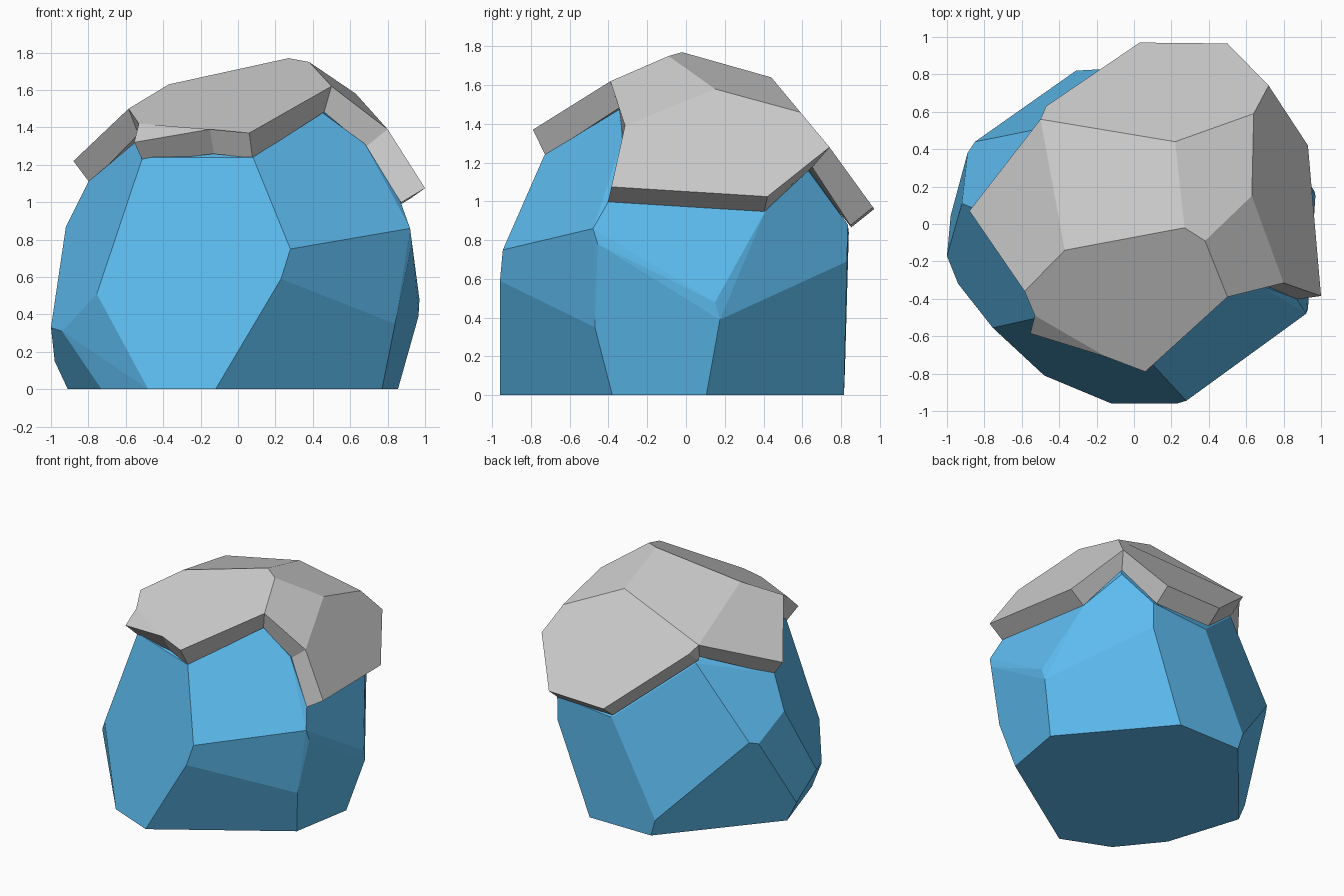
import bpy, bmesh
from math import radians

if "Cube" in bpy.data.objects:
    bpy.data.objects.remove(bpy.data.objects["Cube"])


def make_object(name, bm):
    mesh = bpy.data.meshes.new(name)
    bm.to_mesh(mesh)
    bm.free()
    obj = bpy.data.objects.new(name, mesh)
    bpy.context.collection.objects.link(obj)
    return obj


# Boulder: hull of its chipped corners, near-flat neighbours merged
base = [(-.12, -.96), (.77, -.38), (.855, .105), (.255, .815),
        (-.27, .815), (-.91, .06), (-.73, -.5), (-.48, -.81)]
sides = [
    (.28, -.945, .75), (.23, -.96, .59), (.92, -.48, .86), (.84, -.47, .35),
    (.93, -.455, .78), (.97, .15, .48), (.965, .175, .39), (.52, .83, .69),
    (-.31, .82, .13), (-.85, .44, .73), (-.89, .38, .71), (-.92, .11, .87),
    (-1, -.17, .33), (-.94, -.32, .31), (-.98, .045, .15), (-.755, -.555, .51)]
shoulder = [
    (-.51, -.5, 1.24), (.08, -.73, 1.24), (-.55, -.35, 1.32), (.45, -.335, 1.48),
    (.68, -.33, 1.31), (.87, -.4, 1), (.8, .41, .95), (.64, .63, 1.16),
    (.52, .835, .88), (.05, .84, .84), (-.45, .52, 1.27), (-.8, .06, 1.11)]
crown = [(.25, -.03, 1.6), (-.33, -.12, 1.47), (.54, .1, 1.45),
         (.56, .5, 1.34), (.2, .4, 1.5)]
bm = bmesh.new()
for p in [(x, y, 0) for x, y in base] + sides + shoulder + crown:
    bm.verts.new(p)
hull = bmesh.ops.convex_hull(bm, input=bm.verts[:])
inside = [g for g in hull["geom_interior"] if isinstance(g, bmesh.types.BMVert)]
bmesh.ops.delete(bm, geom=inside, context='VERTS')
bmesh.ops.dissolve_limit(bm, angle_limit=radians(4), verts=bm.verts[:], edges=bm.edges[:])
bmesh.ops.recalc_face_normals(bm, faces=bm.faces[:])
rock = make_object("boulder", bm)
blue = bpy.data.materials.new("boulder_blue")
blue.diffuse_color = (.11, .5, .87, 1)
blue.use_nodes = True
blue.node_tree.nodes["Principled BSDF"].inputs["Base Color"].default_value = blue.diffuse_color
rock.data.materials.append(blue)

# Cap: faceted shell over the upper faces, thickened inwards
corners = {
    'a': (-.37, -.14, 1.63), 'b': (.27, -.02, 1.77), 'c': (.38, -.09, 1.75),
    'd': (.63, .15, 1.58), 'e': (.64, .59, 1.46), 'f': (.22, .44, 1.64),
    'g': (-.88, .07, 1.22), 'h': (-.585, -.36, 1.5), 'p': (-.53, -.49, 1.42),
    'q': (-.555, -.585, 1.32), 'r': (-.15, -.71, 1.39), 's': (.06, -.79, 1.37),
    't': (.5, -.39, 1.62), 'u': (.8, -.315, 1.39), 'v': (1, -.385, 1.075),
    'w': (.93, .42, 1.025), 'x': (.72, .74, 1.28), 'y': (.5, .965, .97),
    'z': (.03, .97, .96), 'm': (-.47, .63, 1.39), 'n': (-.5, .56, 1.44)}
bm = bmesh.new()
verts = {k: bm.verts.new(p) for k, p in corners.items()}
for loop in "ghan abfn bcdef hprstcba tudc uvwxed fexyzmn pqr".split():
    bm.faces.new([verts[k] for k in loop])
cap = make_object("cap", bm)
shell = cap.modifiers.new("thickness", 'SOLIDIFY')
shell.thickness = .15
shell.offset = -1
